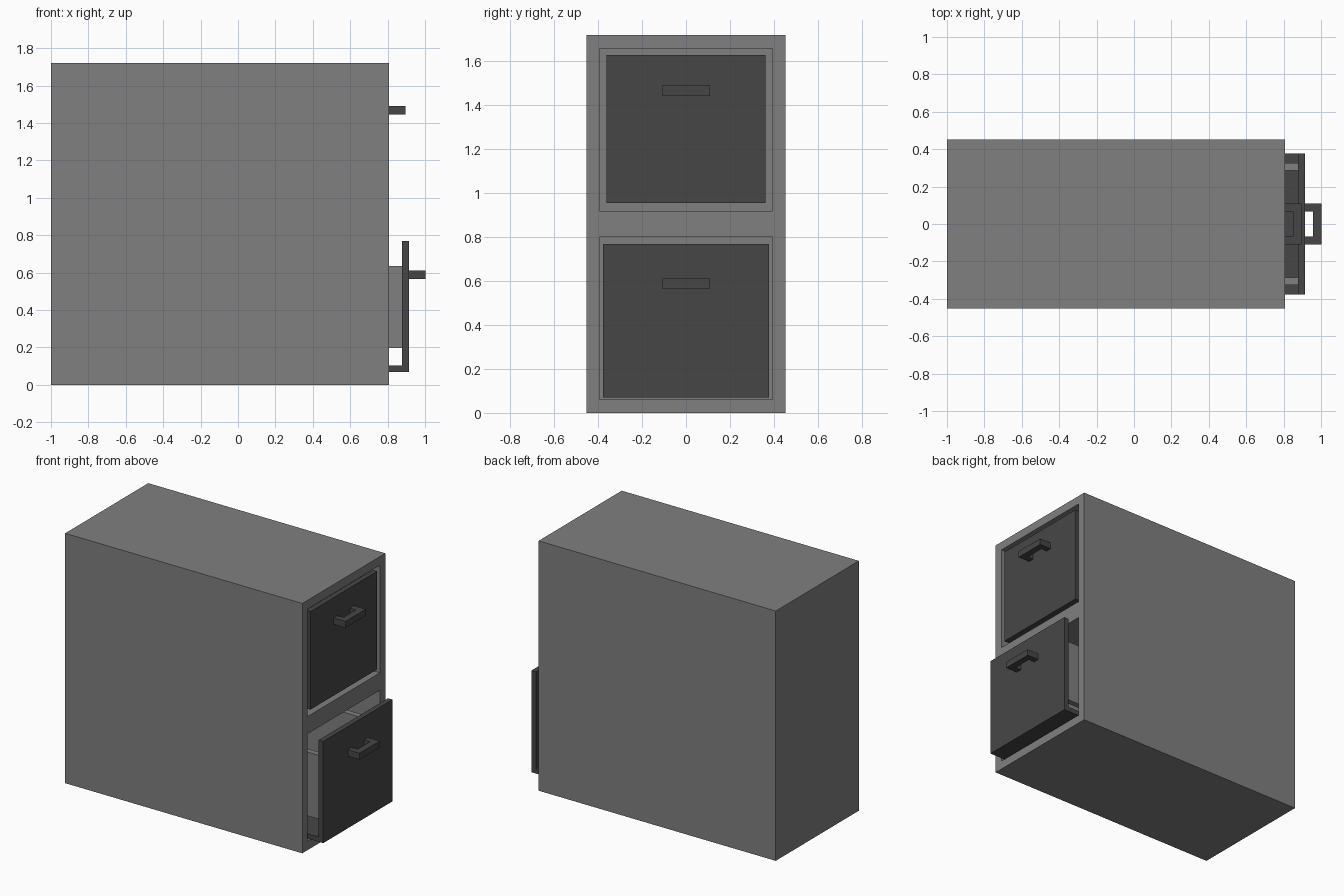
import bpy
import bmesh

if "Cube" in bpy.data.objects:
    bpy.data.objects.remove(bpy.data.objects["Cube"])


def material(name, value):
    m = bpy.data.materials.new(name)
    m.diffuse_color = (value, value, value, 1)
    m.use_nodes = True
    m.node_tree.nodes["Principled BSDF"].inputs["Base Color"].default_value = m.diffuse_color
    return m


GREY = material("mid grey", 0.215)
DARK = material("dark grey", 0.062)


def mesh_object(name, bm, mat):
    bmesh.ops.recalc_face_normals(bm, faces=bm.faces)
    me = bpy.data.meshes.new(name)
    bm.to_mesh(me)
    bm.free()
    me.materials.append(mat)
    ob = bpy.data.objects.new(name, me)
    bpy.context.collection.objects.link(ob)
    return ob


def box(name, x, y, z, mat):
    bm = bmesh.new()
    bmesh.ops.create_cube(bm, size=1)
    for v in bm.verts:
        v.co = [r[0] if c < 0 else r[1] for c, r in zip(v.co, (x, y, z))]
    return mesh_object(name, bm, mat)


def handle(name, x, z):
    # U-shaped pull: outline in plan, extruded upwards
    plan = [(0, -.11), (.09, -.11), (.09, .11), (0, .11),
            (0, .068), (.045, .068), (.045, -.068), (0, -.068)]
    bm = bmesh.new()
    face = bm.faces.new([bm.verts.new((x + px, py, z)) for px, py in plan])
    top = bmesh.ops.extrude_face_region(bm, geom=[face])["geom"]
    verts = [g for g in top if isinstance(g, bmesh.types.BMVert)]
    bmesh.ops.translate(bm, verts=verts, vec=(0, 0, .044))
    return mesh_object(name, bm, DARK)


# cabinet shell with two drawer bays open towards +x
cabinet = box("cabinet", (-1, .806), (-.452, .452), (0, 1.72), GREY)
for z0, z1 in ((.06, .80), (.92, 1.66)):
    cutter = box("bay_cutter", (-.94, 1.2), (-.393, .393), (z0, z1), GREY)
    cutter.hide_render = True
    mod = cabinet.modifiers.new("bay", 'BOOLEAN')
    mod.operation = 'DIFFERENCE'
    mod.solver = 'EXACT'
    mod.object = cutter
    bpy.context.view_layer.objects.active = cabinet
    bpy.ops.object.modifier_apply(modifier=mod.name)
    bpy.data.objects.remove(cutter, do_unlink=True)


def drawer(name, face_x, half_w, z0, z1, handle_z, side_z):
    back, inner = face_x - 1.65, face_x - .035
    # front panel and floor plate
    box(name + "_front", (inner, face_x), (-half_w, half_w), (z0, z1), DARK)
    box(name + "_floor", (back, inner), (-half_w, half_w), (z0, z0 + .033), DARK)
    # raised side walls and back wall
    for label, s in (("left", -1), ("right", 1)):
        ys = sorted((s * .285, s * .325))
        box(f"{name}_side_{label}", (back, inner), ys, side_z, GREY)
    box(name + "_back", (back, back + .04), (-.285, .285), side_z, GREY)
    handle(name + "_handle", face_x, handle_z)


drawer("upper_drawer", .806, .363, .955, 1.63, 1.446, (1.08, 1.51))
drawer("lower_drawer", .913, .377, .07, .77, .567, (.197, .636))
